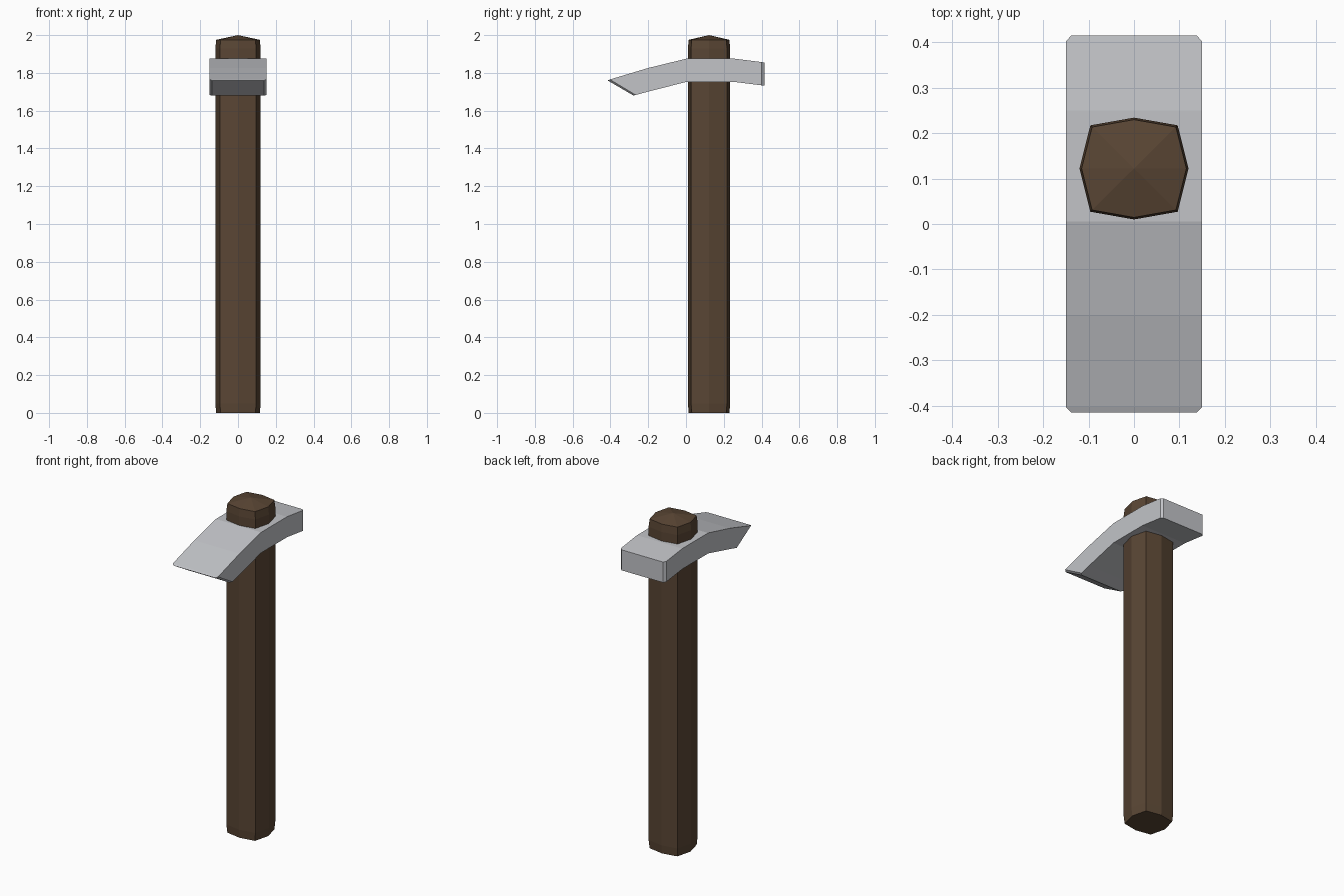
import bpy, bmesh

if "Cube" in bpy.data.objects:
    bpy.data.objects.remove(bpy.data.objects["Cube"])


def material(name, rgb):
    m = bpy.data.materials.new(name)
    m.diffuse_color = (*rgb, 1)
    m.use_nodes = True
    m.node_tree.nodes["Principled BSDF"].inputs["Base Color"].default_value = m.diffuse_color
    return m


def loft(name, rings, mat, apex=None):
    """Skin a list of equal-length vertex rings, cap both ends (or fan to an apex)."""
    bm = bmesh.new()
    loops = [[bm.verts.new(p) for p in ring] for ring in rings]
    n = len(loops[0])
    for a, b in zip(loops, loops[1:]):
        for i in range(n):
            j = (i + 1) % n
            bm.faces.new((a[i], a[j], b[j], b[i]))
    bm.faces.new(loops[0][::-1])
    if apex:
        tip = bm.verts.new(apex)
        for i in range(n):
            bm.faces.new((loops[-1][i], loops[-1][(i + 1) % n], tip))
    else:
        bm.faces.new(loops[-1])
    bmesh.ops.recalc_face_normals(bm, faces=bm.faces)
    me = bpy.data.meshes.new(name)
    bm.to_mesh(me)
    bm.free()
    me.materials.append(mat)
    ob = bpy.data.objects.new(name, me)
    bpy.context.collection.objects.link(ob)
    return ob


wood = material("dark brown wood", (0.100, 0.060, 0.034))
steel = material("light grey steel", (0.54, 0.55, 0.575))

# Handle: eight-sided shaft with tapered ends and a low pointed top
CY = 0.122
section = [(0.12, 0), (0.096, 0.095), (0, 0.112), (-0.096, 0.095),
           (-0.12, 0), (-0.096, -0.095), (0, -0.112), (0.096, -0.095)]
levels = [(0, 0.96), (0.05, 1), (1.93, 1), (1.975, 0.96)]
loft("handle", [[(x * s, CY + y * s, z) for x, y in section] for z, s in levels],
     wood, apex=(0, CY, 2.0))

# Head: curved blade lofted along y; each station is
# (top y, top z, bottom y, bottom z, half width), narrowed at the ends
stations = [(-0.415, 1.760, -0.278, 1.680, 0.138),
            (-0.403, 1.765, -0.266, 1.683, 0.15),
            (-0.20, 1.826, -0.20, 1.701, 0.15),
            (0.005, 1.876, 0.005, 1.753, 0.15),
            (0.25, 1.876, 0.25, 1.753, 0.15),
            (0.401, 1.857, 0.401, 1.734, 0.15),
            (0.415, 1.855, 0.415, 1.732, 0.138)]
loft("hoe_head", [[(-w, ty, tz), (w, ty, tz), (w, by, bz), (-w, by, bz)]
                  for ty, tz, by, bz, w in stations], steel)
